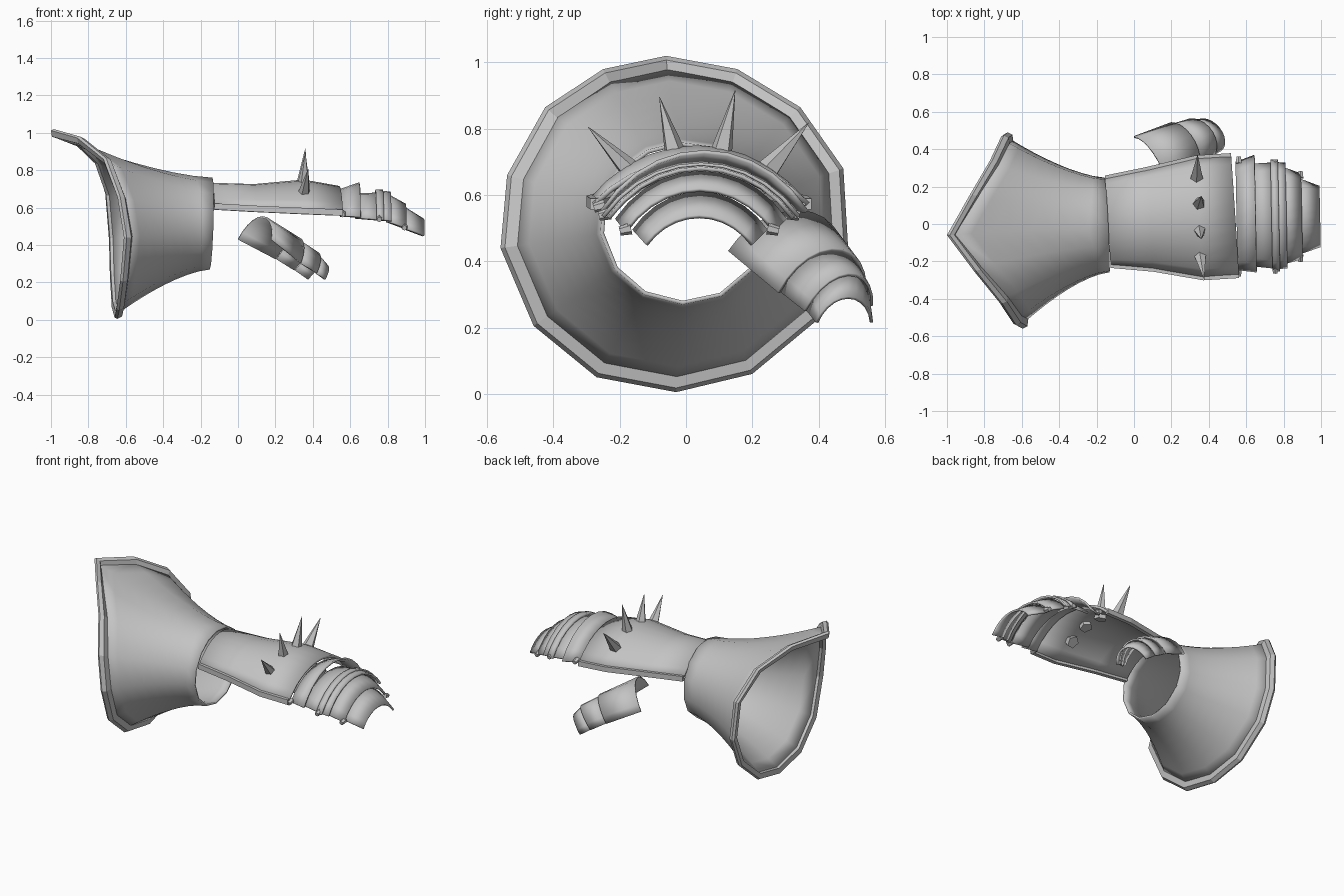
import bpy, bmesh, math
from mathutils import Vector

if "Cube" in bpy.data.objects:
    bpy.data.objects.remove(bpy.data.objects["Cube"])

steel = bpy.data.materials.new("grey steel")
steel.use_nodes = True
GREY = (0.55, 0.55, 0.55, 1)
steel.diffuse_color = GREY
steel.node_tree.nodes["Principled BSDF"].inputs["Base Color"].default_value = GREY


def finish(name, bm, smooth=None, thick=0):
    bmesh.ops.recalc_face_normals(bm, faces=bm.faces)
    mesh = bpy.data.meshes.new(name)
    bm.to_mesh(mesh)
    bm.free()
    mesh.materials.append(steel)
    ob = bpy.data.objects.new(name, mesh)
    bpy.context.collection.objects.link(ob)
    bpy.ops.object.select_all(action='DESELECT')
    ob.select_set(True)
    bpy.context.view_layer.objects.active = ob
    if smooth:
        bpy.ops.object.shade_smooth_by_angle(angle=math.radians(smooth))
    if thick:
        mod = ob.modifiers.new("thickness", 'SOLIDIFY')
        mod.thickness = thick
        mod.offset = 0
    return ob


def loft(name, rows, loop=False, ring=False, caps=False, **kw):
    """Skin a list of equal-length point rows."""
    bm = bmesh.new()
    vs = [[bm.verts.new(p) for p in row] for row in rows]
    n, m = len(vs), len(vs[0])
    for i in range(n if ring else n - 1):
        a, b = vs[i], vs[(i + 1) % n]
        for j in range(m if loop else m - 1):
            k = (j + 1) % m
            bm.faces.new((a[j], a[k], b[k], b[j]))
    if caps:
        bm.faces.new(vs[0])
        bm.faces.new(vs[-1])
    return finish(name, bm, **kw)


def arc(a, top, b, phi, n=10):
    """Arch from a over top to b; phi sets how steep its ends are."""
    a, top, b = Vector(a), Vector(top), Vector(b)
    mid, s = (a + b) / 2, math.sin(phi)
    row = []
    for i in range(n + 1):
        t = phi + (math.pi - 2 * phi) * i / n
        row.append(mid + (a - b) / 2 * math.cos(t) / math.cos(phi)
                   + (top - mid) * (math.sin(t) - s) / (1 - s))
    return row


def section(x, yc, hw, zt, zb, slant):
    return ((x + hw * slant, yc - hw, zb), (x, yc, zt), (x - hw * slant, yc + hw, zb))


# Flared cuff: outline of the wide mouth, tilted back at the top
mouth = [Vector(p) for p in (
    (-1, -.06, 1.02), (-.88, .155, .98), (-.77, .345, .865), (-.71, .475, .68),
    (-.69, .49, .43), (-.685, .405, .23), (-.675, .2, .06), (-.66, -.03, .005),
    (-.65, -.27, .05), (-.63, -.46, .205), (-.61, -.56, .44), (-.645, -.54, .66),
    (-.72, -.425, .865), (-.86, -.25, .98))]
centre = Vector((0, -.02, .51))


def scaled(p, s, dx):
    q = centre + (p - centre) * s
    return Vector((p.x + dx, q.y, q.z))


def wrist(p):
    d = Vector((0, p.y - centre.y, p.z - centre.z)).normalized() * .25
    y, z = d.y - .005, d.z * .96 + .515
    return Vector((-.145 - .05 * y + .03 * (z - .515), y, z))


rows = []
for k in range(9):
    t = k / 8
    row = []
    for p in mouth:
        w, e = wrist(p), scaled(p, .92, .025)
        q = w.lerp(e, t ** 1.5)
        q.x = w.x + (e.x - w.x) * t
        row.append(q)
    rows.append(row)
loft("cuff", rows, loop=True, smooth=35, thick=.012)
loft("cuff_rim", [[scaled(p, s, dx) for p in mouth] for s, dx in
                  ((.905, .045), (.975, .04), (1, .015), (.985, 0), (.92, .005))],
     loop=True, ring=True)

# Back-of-hand plate with lips along its long edges
hand = [section(*s, .065) for s in (
    (-.14, .012, .235, .725, .605), (.085, .025, .268, .718, .592),
    (.35, .033, .322, .742, .58), (.54, .045, .322, .708, .572))]
loft("hand_plate", [arc(*s, .75) for s in hand], smooth=35, thick=.016)
for name, i in (("right_lip", 0), ("left_lip", 2)):
    loft(name, [[Vector(s[i]) + Vector((0, dy, dz)) for dy, dz in
                 ((-.012, -.015), (.012, -.015), (.012, .018), (-.012, .018))]
                for s in hand], loop=True, caps=True)

# Overlapping knuckle and finger plates
fingers = {
    "knuckle_flare": ((.55, .043, .285, .695, .555), (.65, .055, .31, .73, .55)),
    "knuckle_plate": ((.63, .048, .27, .67, .545), (.75, .045, .28, .675, .535)),
    "finger_band": ((.735, .045, .295, .69, .535), (.775, .045, .295, .692, .535)),
    "finger_plate_upper": ((.76, .045, .282, .685, .535), (.815, .045, .278, .68, .53)),
    "finger_plate_middle": ((.80, .045, .255, .668, .525), (.895, .042, .225, .615, .49)),
    "finger_plate_tip": ((.88, .042, .2, .605, .492), (.992, .04, .16, .535, .45)),
}
for name, secs in fingers.items():
    loft(name, [arc(*section(*s, .02), .65) for s in secs], smooth=35, thick=.012)

# Thumb plates, each tucked under the one before
stations = [
    ((0, .465, .43), (.13, .335, .55), (.18, .13, .43)),
    ((.2, .54, .325), (.325, .44, .435), (.335, .28, .305)),
    ((.3, .56, .265), (.42, .49, .36), (.42, .36, .25)),
    ((.375, .56, .215), (.47, .49, .29), (.465, .395, .215))]
for i in range(3):
    a, b = ([Vector(p) for p in stations[i + k]] for k in (0, 1))
    mid = (a[0] + a[2]) / 2
    shrink = .93 if i else 1
    a = [mid + (p - mid) * shrink for p in a]
    loft("thumb_plate_%d" % (i + 1), [arc(*a, .3), arc(*b, .3)], smooth=35, thick=.01)


def cone(name, start, end, r1, r2, sides):
    start, end = Vector(start), Vector(end)
    axis = end - start
    bm = bmesh.new()
    bmesh.ops.create_cone(bm, cap_ends=True, segments=sides, radius1=r1, radius2=r2,
                          depth=axis.length)
    bm.transform(axis.to_track_quat('Z', 'Y').to_matrix().to_4x4())
    bmesh.ops.translate(bm, verts=bm.verts, vec=(start + end) / 2)
    finish(name, bm)


# Row of knuckle spikes, bases sunk through the plate
spikes = (((.35, -.145, .65), (.375, -.295, .805)), ((.35, -.025, .695), (.36, -.08, .895)),
          ((.345, .1, .7), (.36, .148, .915)), ((.335, .235, .66), (.34, .37, .818)))
for i, (base, tip) in enumerate(spikes):
    cone("spike_%d" % (i + 1), base, tip, .04, .001, 5)

# Studs at the plate corners
for i, (x, hw, z) in enumerate(((.56, .3, .565), (.755, .285, .54), (.89, .222, .495))):
    for side, sgn in (("left", 1), ("right", -1)):
        y = .04 + sgn * hw
        cone("%s_stud_%d" % (side, i + 1), (x, y - sgn * .016, z + .004),
             (x, y + sgn * .018, z - .004), .018, .014, 6)
